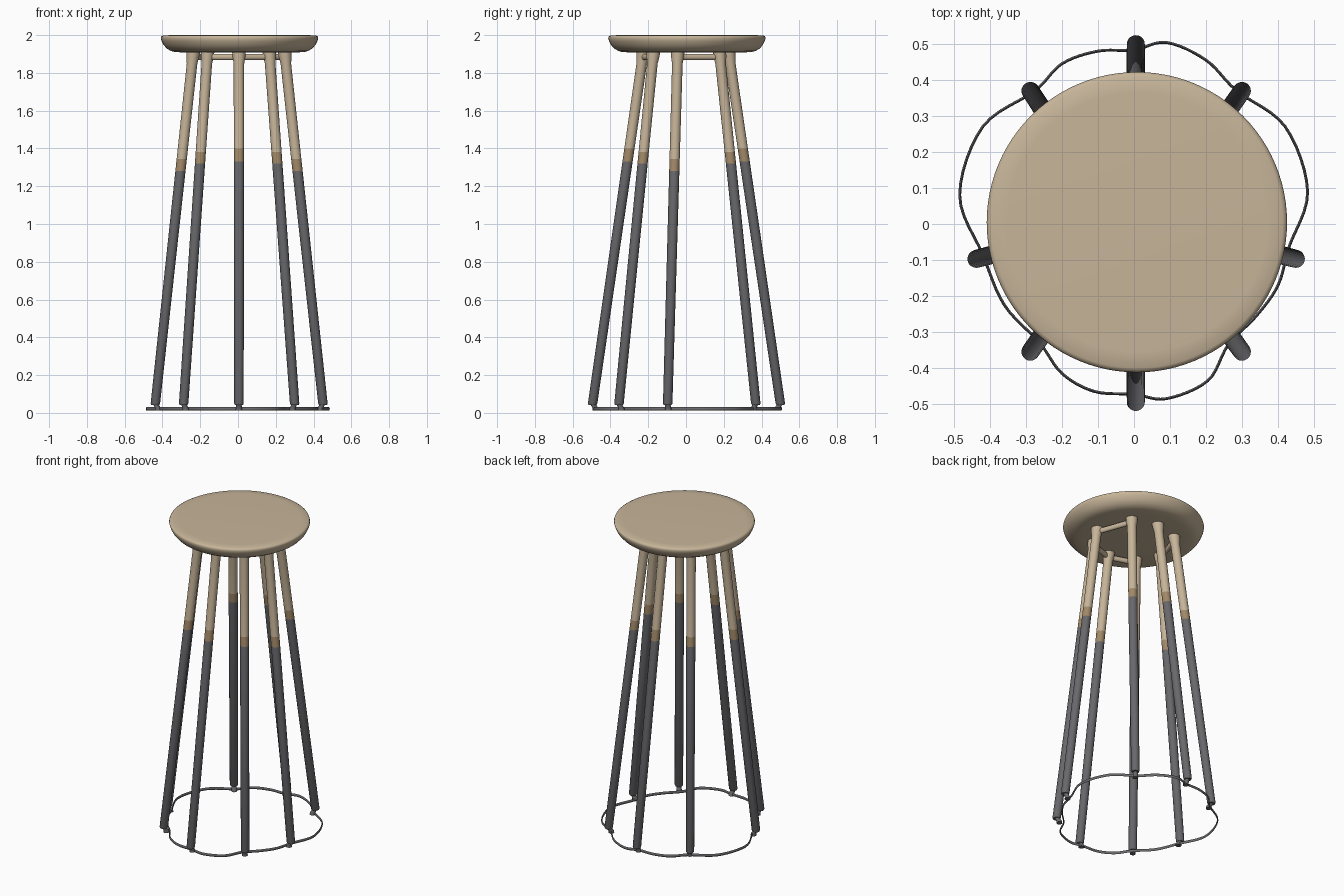
import bpy, bmesh, math
from mathutils import Vector

if "Cube" in bpy.data.objects:
    bpy.data.objects.remove(bpy.data.objects["Cube"])


def material(name, rgb):
    m = bpy.data.materials.new(name)
    m.diffuse_color = (*rgb, 1)
    m.use_nodes = True
    m.node_tree.nodes["Principled BSDF"].inputs["Base Color"].default_value = m.diffuse_color
    return m


WOOD = material("pale wood", (0.57, 0.46, 0.32))
BAND = material("brown band", (0.36, 0.25, 0.14))
GREY = material("dark grey paint", (0.14, 0.14, 0.15))


def finish(bm, name, mats, angle=50):
    bmesh.ops.recalc_face_normals(bm, faces=bm.faces)
    me = bpy.data.meshes.new(name)
    bm.to_mesh(me)
    bm.free()
    for m in mats:
        me.materials.append(m)
    ob = bpy.data.objects.new(name, me)
    bpy.context.collection.objects.link(ob)
    bpy.ops.object.select_all(action='DESELECT')
    ob.select_set(True)
    bpy.context.view_layer.objects.active = ob
    bpy.ops.object.shade_smooth_by_angle(angle=math.radians(angle))
    return ob


def lathe(name, stations, mats, slots, n=20):
    """Stations are (centre, radius) stacked along z; slots give a material per section."""
    bm = bmesh.new()
    rings = []
    for c, r in stations:
        rings.append([bm.verts.new((c[0] + r * math.cos(a), c[1] + r * math.sin(a), c[2]))
                      for a in (2 * math.pi * i / n for i in range(n))])
    for k in range(len(rings) - 1):
        for i in range(n):
            j = (i + 1) % n
            f = bm.faces.new((rings[k][i], rings[k][j], rings[k + 1][j], rings[k + 1][i]))
            f.material_index = slots[k]
    bm.faces.new(rings[0]).material_index = slots[0]
    bm.faces.new(rings[-1]).material_index = slots[-1]
    return finish(bm, name, mats)


# Seat: round disc with a soft tapering edge
profile = [(0.30, 1.908), (0.345, 1.911), (0.365, 1.917), (0.385, 1.929), (0.402, 1.948),
           (0.412, 1.968), (0.417, 1.984), (0.414, 1.993), (0.405, 1.998), (0.36, 2.0)]
lathe("seat", [((0.008, 0.005, z), r) for r, z in profile], [WOOD],
      [0] * (len(profile) - 1), 96)

# Legs: foot xy, top xy, band bottom and band top heights
legs = {
    "front_leg": ((0.005, -0.495), (0.005, -0.23), 1.33, 1.40),
    "back_leg": ((0.005, 0.50), (0.005, 0.23), 1.33, 1.40),
    "front_right_leg": ((0.30, -0.355), (0.168, -0.175), 1.32, 1.38),
    "front_left_leg": ((-0.288, -0.355), (-0.163, -0.175), 1.32, 1.38),
    "back_right_leg": ((0.30, 0.37), (0.168, 0.18), 1.32, 1.38),
    "back_left_leg": ((-0.288, 0.37), (-0.163, 0.18), 1.32, 1.38),
    "right_leg": ((0.45, -0.097), (0.25, -0.045), 1.28, 1.345),
    "left_leg": ((-0.438, -0.097), (-0.24, -0.045), 1.28, 1.345),
}
FOOT_Z, TOP_Z = 0.045, 1.88
for name, (foot, top, b0, b1) in legs.items():
    p0, p1 = Vector((*foot, FOOT_Z)), Vector((*top, TOP_Z))

    def at(z):
        return p0.lerp(p1, (z - FOOT_Z) / (TOP_Z - FOOT_Z))

    lathe(name, [(at(0.042), 0.021), (at(0.05), 0.025), (at(b0), 0.027), (at(b1), 0.027),
                 (at(1.85), 0.028), (at(1.885), 0.034), (at(1.912), 0.036)],
          [GREY, BAND, WOOD], [0, 0, 1, 2, 2, 2])
    # Small peg joining the foot to the floor ring
    q = p0 * 0.965
    lathe(name + "_peg", [((q.x, q.y, 0.012), 0.018), ((q.x, q.y, 0.024), 0.016),
                          ((p0.x, p0.y, 0.05), 0.014)], [GREY], [0, 0], 12)


def tube(name, pts, width, height, mat, closed, n=8):
    """Sweep a flat oval along a smooth path lying level."""
    bm = bmesh.new()
    m, rings = len(pts), []
    for k, p in enumerate(pts):
        a = pts[(k - 1) % m] if closed else pts[max(k - 1, 0)]
        b = pts[(k + 1) % m] if closed else pts[min(k + 1, m - 1)]
        t = (b - a).normalized()
        side = Vector((t.y, -t.x, 0))
        rings.append([bm.verts.new(p + side * width * math.cos(u) + Vector((0, 0, height * math.sin(u))))
                      for u in (2 * math.pi * i / n for i in range(n))])
    for k in range(m if closed else m - 1):
        r, s = rings[k], rings[(k + 1) % m]
        for i in range(n):
            j = (i + 1) % n
            bm.faces.new((r[i], r[j], s[j], s[i]))
    if not closed:
        bm.faces.new(rings[0])
        bm.faces.new(rings[-1])
    return finish(bm, name, [mat], 80)


# Floor ring: thin wavy loop bulging between the legs
ctrl = [(0.0, 0.483), (0.09, 0.504), (0.20, 0.455), (0.285, 0.37), (0.42, 0.27), (0.482, 0.09),
        (0.43, -0.065), (0.40, -0.17), (0.34, -0.255), (0.262, -0.335), (0.205, -0.435),
        (0.09, -0.485), (0.0, -0.473), (-0.11, -0.465), (-0.20, -0.415), (-0.262, -0.33),
        (-0.36, -0.225), (-0.42, -0.085), (-0.484, 0.08), (-0.42, 0.27), (-0.275, 0.37),
        (-0.20, 0.445), (-0.10, 0.48)]
P = [Vector((x, y, 0.021)) for x, y in ctrl]
path = []
for k in range(len(P)):
    a, b, c, d = (P[(k + o) % len(P)] for o in (-1, 0, 1, 2))
    for s in range(6):
        t = s / 6
        path.append(0.5 * (2 * b + (c - a) * t + (2 * a - 5 * b + 4 * c - d) * t * t
                           + (3 * b - a - 3 * c + d) * t ** 3))
tube("floor_ring", path, 0.004, 0.009, GREY, True)

# Under-seat rails between some of the leg tops
for a, b in (("front_leg", "front_right_leg"), ("front_leg", "front_left_leg"),
             ("right_leg", "back_right_leg"), ("left_leg", "back_left_leg")):
    u, v = Vector((*legs[a][1], 1.884)), Vector((*legs[b][1], 1.884))
    tube(a + "_to_" + b + "_rail", [u, u.lerp(v, 0.5), v], 0.014, 0.017, WOOD, False, 12)
